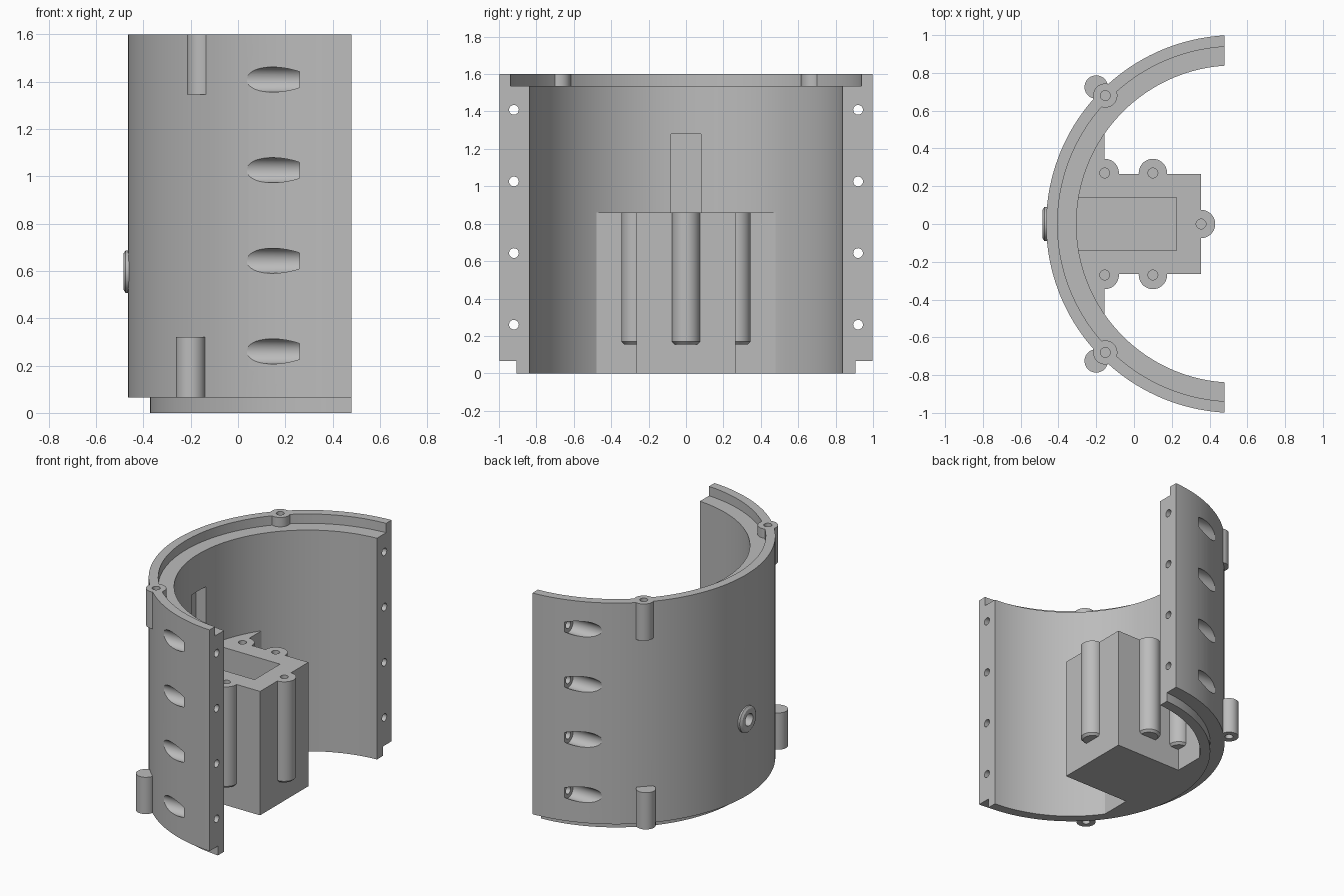
import bpy, bmesh, math
from mathutils import Matrix, Vector

cube = bpy.data.objects.get("Cube")
if cube:
    bpy.data.objects.remove(cube, do_unlink=True)

AXIS_X = 0.535      # centre of the curved wall
END_X = 0.48        # flat end faces
TOP, BOX_TOP = 1.6, 0.86

grey = bpy.data.materials.new("plain grey")
grey.use_nodes = True
grey.diffuse_color = (0.5, 0.5, 0.5, 1)
grey.node_tree.nodes["Principled BSDF"].inputs["Base Color"].default_value = (0.5, 0.5, 0.5, 1)


def finish(name, bm):
    bmesh.ops.recalc_face_normals(bm, faces=bm.faces)
    mesh = bpy.data.meshes.new(name)
    bm.to_mesh(mesh)
    bm.free()
    mesh.materials.append(grey)
    obj = bpy.data.objects.new(name, mesh)
    bpy.context.collection.objects.link(obj)
    return obj


def box(name, lo, hi):
    lo, hi = Vector(lo), Vector(hi)
    bm = bmesh.new()
    bmesh.ops.create_cube(bm, size=1, matrix=Matrix.Translation((lo + hi) / 2)
                          @ Matrix.Diagonal((*(hi - lo), 1)))
    return finish(name, bm)


def rod(name, start, end, r1, r2=None, sides=40):
    start, end = Vector(start), Vector(end)
    d = end - start
    turn = d.to_track_quat('Z', 'Y').to_matrix().to_4x4()
    bm = bmesh.new()
    bmesh.ops.create_cone(bm, cap_ends=True, segments=sides, radius1=r1,
                          radius2=r1 if r2 is None else r2, depth=d.length,
                          matrix=Matrix.Translation((start + end) / 2) @ turn)
    return finish(name, bm)


def ring(name, profile, sides=160):
    """Closed (radius, z) outline revolved about the wall axis."""
    bm = bmesh.new()
    loops = []
    for i in range(sides):
        a = math.tau * i / sides
        loops.append([bm.verts.new((AXIS_X + r * math.cos(a), r * math.sin(a), z))
                      for r, z in profile])
    n = len(profile)
    for i in range(sides):
        p, q = loops[i], loops[(i + 1) % sides]
        for k in range(n):
            m = (k + 1) % n
            bm.faces.new((p[k], q[k], q[m], p[m]))
    return finish(name, bm)


def combine(obj, other, operation):
    mod = obj.modifiers.new("bool", 'BOOLEAN')
    mod.object, mod.operation, mod.solver = other, operation, 'EXACT'
    bpy.context.view_layer.objects.active = obj
    bpy.ops.object.modifier_apply(modifier=mod.name)
    bpy.data.objects.remove(other, do_unlink=True)


def add(obj, other):
    combine(obj, other, 'UNION')


def cut(obj, other):
    combine(obj, other, 'DIFFERENCE')


# Curved wall with a stepped foot and a stepped lip, trimmed to an arc
shell = ring("curved_shell", [(0.84, 0), (0.907, 0), (0.907, 0.065), (1, 0.065),
                              (1, TOP), (0.94, TOP), (0.94, 1.535), (0.84, 1.535)])
cut(shell, box("trim", (END_X, -2, -1), (3, 2, 3)))

# Screw bosses in the lip
for s in (-1, 1):
    x, y = -0.152, s * 0.68
    add(shell, rod("boss", (x, y, 1.345), (x, y, TOP), 0.064))
for s in (-1, 1):
    x, y = -0.152, s * 0.68
    cut(shell, rod("hole", (x, y, 1.4), (x, y, 1.7), 0.026, sides=24))

# Bolt holes in the end faces, with head pockets that break out of the wall
for s in (-1, 1):
    for i in range(4):
        y, z = s * 0.92, 0.26 + i * 0.383
        cut(shell, rod("hole", (0.2, y, z), (0.6, y, z), 0.026, sides=24))
        cut(shell, rod("pocket", (-0.15, y, z), (0.26, y, z), 0.053))

# Cable recess on the inside and the port through the wall
cut(shell, box("recess", (-0.38, -0.08, 0.8), (-0.2, 0.08, 1.28)))
PORT_Z = 0.597


def port():
    return rod("port", (-0.6, 0, PORT_Z), (-0.1, 0, PORT_Z), 0.042)


cut(shell, port())

# Port collar on the outside
collar = rod("port_collar", (-0.44, 0, PORT_Z), (-0.475, 0, PORT_Z), 0.09)
add(collar, rod("rim", (-0.475, 0, PORT_Z), (-0.485, 0, PORT_Z), 0.09, 0.075))
cut(collar, port())

# Mounting block: wide base filling the wall curve, plus a box with a deep well
block = rod("mounting_block", (AXIS_X, 0, 0), (AXIS_X, 0, BOX_TOP), 0.842, sides=160)
combine(block, box("base", (-0.5, -0.7, -0.1), (-0.155, 0.7, 1)), 'INTERSECT')
add(block, box("body", (-0.25, -0.265, 0), (0.355, 0.265, BOX_TOP)))
spots = [(x, s * 0.27) for x in (-0.155, 0.1) for s in (-1, 1)] + [(0.355, 0)]
for x, y in spots:
    boss = rod("boss", (x, y, 0.17), (x, y, BOX_TOP), 0.075)
    add(boss, rod("tip", (x, y, 0.155), (x, y, 0.17), 0.06, 0.075))
    add(block, boss)
for x, y in spots:
    cut(block, rod("hole", (x, y, 0.5), (x, y, 1), 0.026, sides=24))
cut(block, box("well", (-0.306, -0.14, 0.13), (0.225, 0.14, 1)))
cut(block, port())

# Outer pegs at the foot, drilled from below
pegs = []
for s, side in ((-1, "front"), (1, "back")):
    x, y = -0.2, s * 0.725
    peg = rod(side + "_foot_peg", (x, y, 0.065), (x, y, 0.32), 0.062)
    cut(peg, rod("hole", (x, y, -0.1), (x, y, 0.25), 0.026, sides=24))
    pegs.append(peg)

# Smooth curves, sharp edges
bpy.ops.object.select_all(action='DESELECT')
for obj in [shell, collar, block] + pegs:
    obj.select_set(True)
bpy.context.view_layer.objects.active = shell
bpy.ops.object.shade_smooth_by_angle(angle=math.radians(25))
